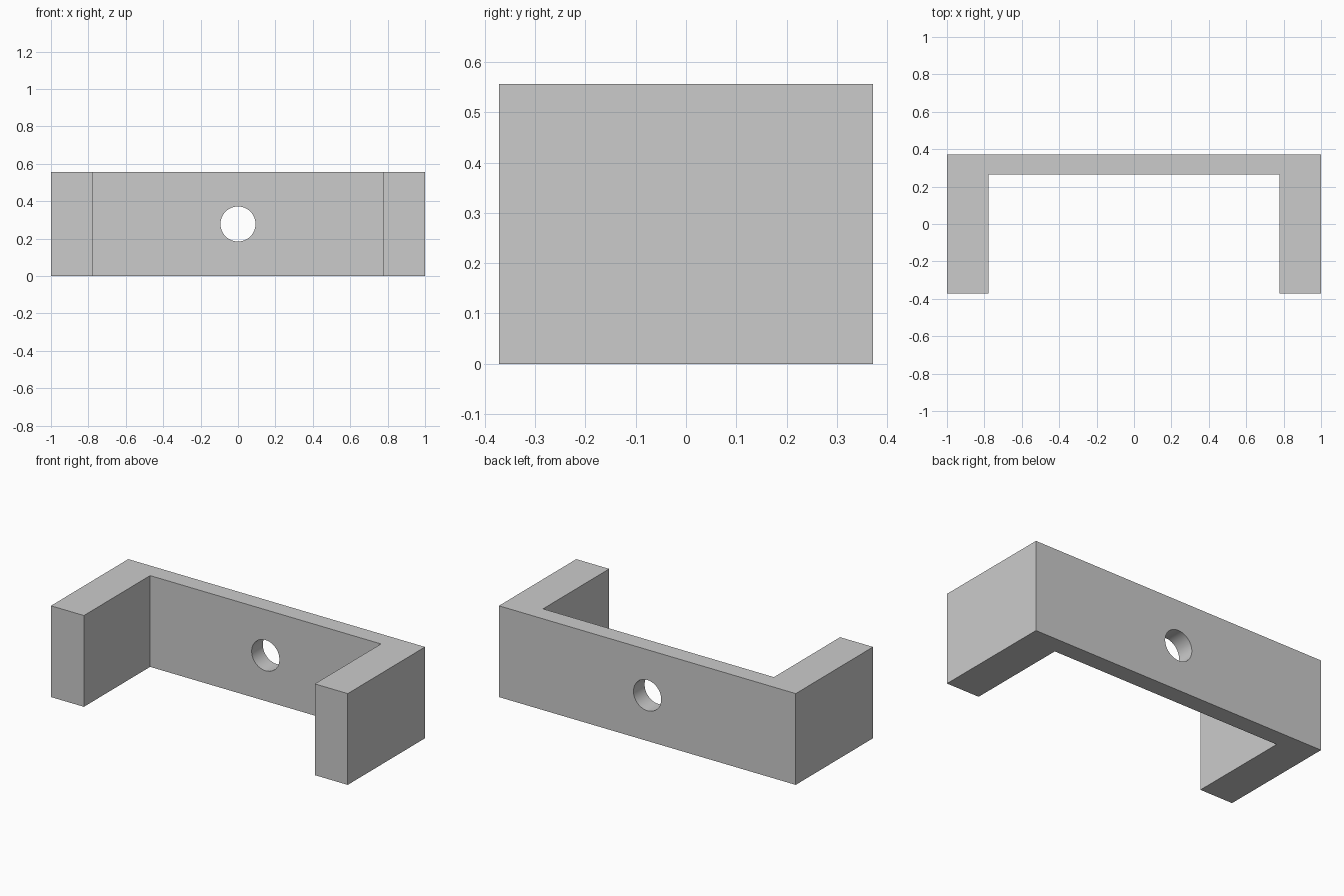
import bpy, bmesh, math

if "Cube" in bpy.data.objects:
    bpy.data.objects.remove(bpy.data.objects["Cube"])

HALF_DEPTH, HEIGHT = 0.372, 0.556
INNER_X, INNER_Y = 0.778, 0.265
HOLE_RADIUS = 0.0935

# U-shaped bracket: one profile extruded upward
half = [(INNER_X, INNER_Y), (INNER_X, -HALF_DEPTH), (1, -HALF_DEPTH), (1, HALF_DEPTH)]
profile = half + [(-x, y) for x, y in reversed(half)]
bm = bmesh.new()
face = bm.faces.new([bm.verts.new((x, y, 0)) for x, y in profile])
ext = bmesh.ops.extrude_face_region(bm, geom=[face])
top = [v for v in ext["geom"] if isinstance(v, bmesh.types.BMVert)]
bmesh.ops.translate(bm, verts=top, vec=(0, 0, HEIGHT))
bmesh.ops.recalc_face_normals(bm, faces=bm.faces)
mesh = bpy.data.meshes.new("bracket")
bm.to_mesh(mesh)
bm.free()
bracket = bpy.data.objects.new("bracket", mesh)
bpy.context.collection.objects.link(bracket)

# Round hole through the middle of the back wall
bpy.ops.mesh.primitive_cylinder_add(
    vertices=64, radius=HOLE_RADIUS, depth=0.4,
    location=(0, (INNER_Y + HALF_DEPTH) / 2, HEIGHT / 2),
    rotation=(math.pi / 2, 0, 0))
cutter = bpy.context.object
cutter.name = "hole_cutter"
cutter.hide_render = True

cut = bracket.modifiers.new("hole", "BOOLEAN")
cut.operation = "DIFFERENCE"
cut.solver = "EXACT"
cut.object = cutter

bpy.ops.object.select_all(action="DESELECT")
bracket.select_set(True)
bpy.context.view_layer.objects.active = bracket
bpy.ops.object.modifier_apply(modifier=cut.name)
bpy.data.objects.remove(cutter)
bpy.ops.object.shade_smooth_by_angle(angle=math.radians(30))
